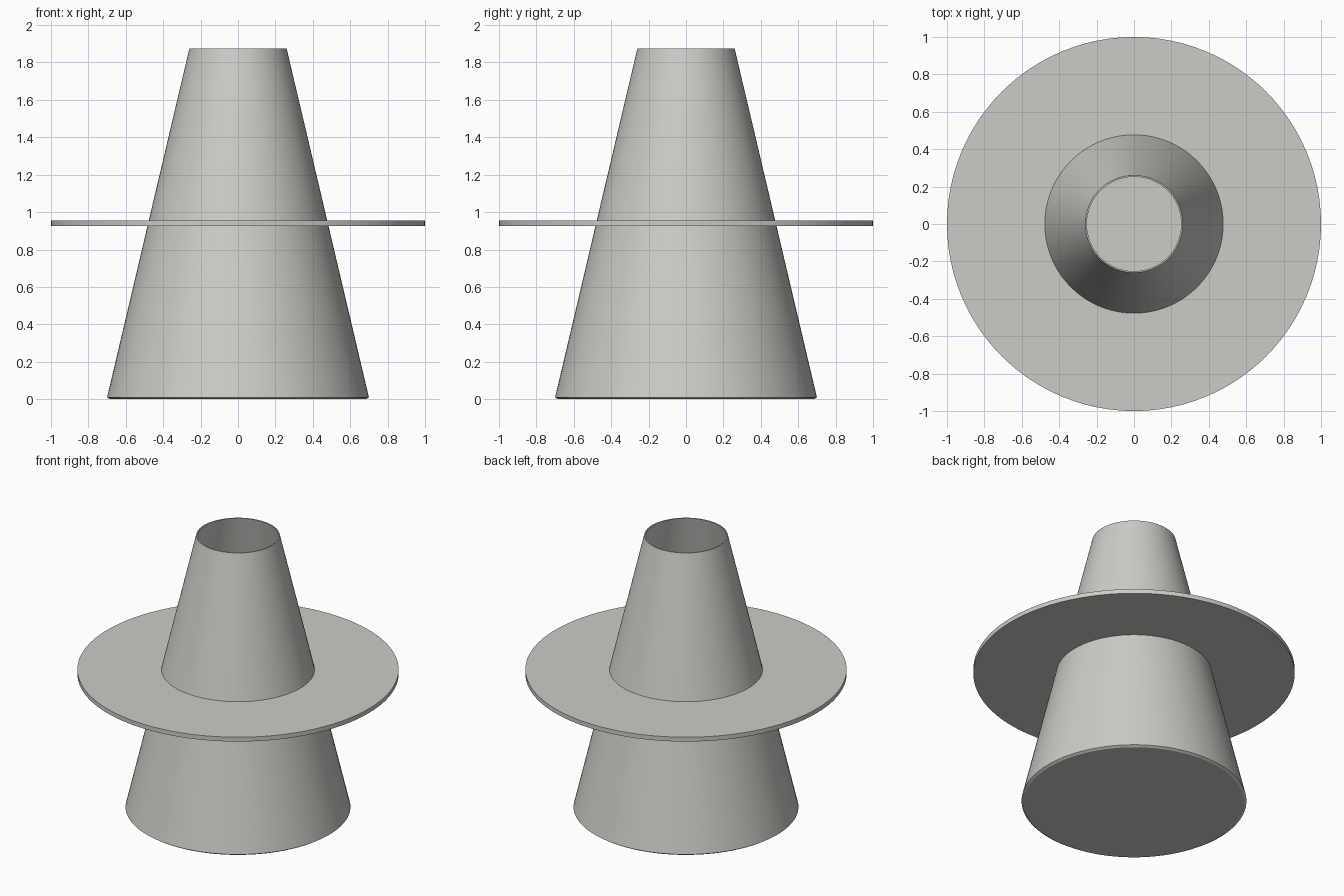
import bpy, bmesh, math

if "Cube" in bpy.data.objects:
    bpy.data.objects.remove(bpy.data.objects["Cube"])

SIDES = 96

grey = bpy.data.materials.new("warm grey")
grey.diffuse_color = (0.61, 0.60, 0.57, 1)
grey.use_nodes = True
grey.node_tree.nodes["Principled BSDF"].inputs["Base Color"].default_value = grey.diffuse_color


def lathe(name, profile):
    """Spin a list of (radius, z) points that starts and ends on the axis."""
    bm = bmesh.new()
    verts = [bm.verts.new((r, 0, z)) for r, z in profile]
    edges = [bm.edges.new(p) for p in zip(verts, verts[1:])]
    bmesh.ops.spin(bm, geom=verts + edges, cent=(0, 0, 0), axis=(0, 0, 1),
                   angle=math.tau, steps=SIDES, use_merge=True)
    bmesh.ops.remove_doubles(bm, verts=bm.verts[:], dist=1e-5)
    bmesh.ops.recalc_face_normals(bm, faces=bm.faces[:])
    mesh = bpy.data.meshes.new(name)
    bm.to_mesh(mesh)
    bm.free()
    mesh.materials.append(grey)
    obj = bpy.data.objects.new(name, mesh)
    bpy.context.collection.objects.link(obj)
    bpy.ops.object.select_all(action='DESELECT')
    obj.select_set(True)
    bpy.context.view_layer.objects.active = obj
    bpy.ops.object.shade_smooth_by_angle(angle=math.radians(30))
    return obj


# Hollow tapered body: closed base, thin wall, open top
lathe("tapered_body", [(0, 0), (0.685, 0), (0.70, 0.01), (0.26, 1.875),
                       (0.252, 1.875), (0.69, 0.015), (0, 0.015)])

# Thin round brim around the middle
lathe("round_brim", [(0, 0.925), (1, 0.925), (1, 0.955), (0, 0.955)])
